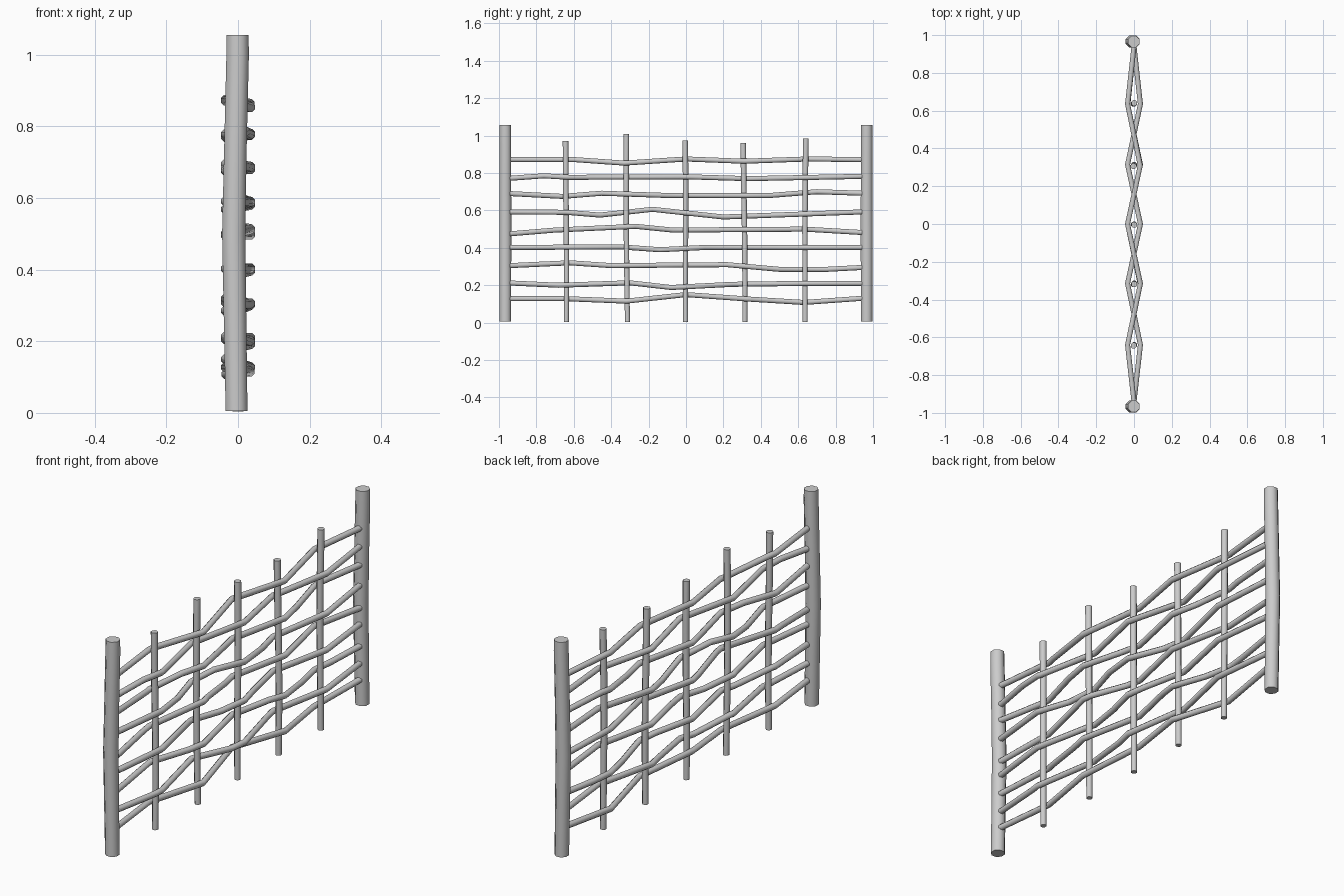
import bpy, bmesh, math
from mathutils import Vector

if "Cube" in bpy.data.objects:
    bpy.data.objects.remove(bpy.data.objects["Cube"])


def tube(name, knots, sides, along):
    """Skin a tube through (point, radius) knots; rings lie across the main axis."""
    u = Vector((1, 0, 0))
    v = Vector((0, 1, 0)) if along == "z" else Vector((0, 0, -1))
    bm = bmesh.new()
    rings = []
    for p, r in knots:
        ring = []
        for i in range(sides):
            a = math.tau * (i + 0.5) / sides
            ring.append(bm.verts.new(Vector(p) + r * (u * math.cos(a) + v * math.sin(a))))
        rings.append(ring)
    for lo, hi in zip(rings, rings[1:]):
        for i in range(sides):
            j = (i + 1) % sides
            bm.faces.new((lo[i], lo[j], hi[j], hi[i])).smooth = True
    bm.faces.new(rings[0][::-1])
    bm.faces.new(rings[-1])
    bmesh.ops.recalc_face_normals(bm, faces=bm.faces)
    mesh = bpy.data.meshes.new(name)
    bm.to_mesh(mesh)
    bm.free()
    obj = bpy.data.objects.new(name, mesh)
    bpy.context.collection.objects.link(obj)
    return obj


def interp(knots, t):
    for (t0, v0), (t1, v1) in zip(knots, knots[1:]):
        if t <= t1:
            return v0 + (v1 - v0) * (t - t0) / (t1 - t0)
    return knots[-1][1]


# Thick end posts, slightly bowed
for side, label in ((-1, "front"), (1, "back")):
    y = side * 0.966
    bow = ((0.005, -0.004, 0.033), (0.25, -0.008, 0.034), (0.5, -0.012, 0.035),
           (0.75, -0.007, 0.034), (1.0, -0.001, 0.034), (1.056, -0.001, 0.033))
    tube(label + "_end_post", [((x, y, z), r) for z, x, r in bow], 8, "z")

# Thin upright stakes: (y at foot, y at top, height)
STAKES = [(-0.64, -0.642, 0.97), (-0.315, -0.32, 1.01), (0.0, -0.005, 0.975),
          (0.315, 0.308, 0.96), (0.635, 0.64, 0.985)]
for n, (y0, y1, h) in enumerate(STAKES):
    knots = []
    for k in range(5):
        t = k / 4
        wob = 0.002 * math.sin(5 * t + 2 * n)
        knots.append(((wob, y0 + (y1 - y0) * t + wob, 0.004 + (h - 0.004) * t),
                      0.0145 + 0.002 * t))
    tube(f"stake_{n + 1}", knots, 8, "z")

# Woven rods, top to bottom: height knots (y, z)
RODS = [
    [(-.94, .872), (-.6, .872), (-.33, .853), (0, .875), (.31, .863), (.65, .875), (.94, .872)],
    [(-.94, .772), (-.76, .785), (-.62, .777), (0, .78), (.33, .77), (.94, .782)],
    [(-.94, .69), (-.66, .675), (-.45, .692), (-.1, .68), (.45, .68), (.7, .70), (.94, .692)],
    [(-.94, .592), (-.64, .59), (-.46, .575), (-.18, .606), (.2, .565), (.94, .592)],
    [(-.94, .475), (-.7, .495), (-.27, .515), (-.07, .495), (.64, .5), (.94, .482)],
    [(-.94, .402), (-.35, .405), (-.14, .39), (.1, .402), (.94, .402)],
    [(-.94, .305), (-.62, .32), (-.4, .305), (.22, .31), (.5, .285), (.75, .285), (.94, .295)],
    [(-.94, .212), (-.68, .2), (-.3, .213), (-.08, .188), (.25, .205), (.64, .21), (.94, .21)],
    [(-.94, .128), (-.64, .128), (-.32, .115), (0, .15), (.35, .125), (.63, .108), (.94, .13)],
]
for n, heights in enumerate(RODS):
    # Pass alternately behind and in front of the stakes, flipping each row
    sign = -1 if n % 2 == 0 else 1
    weave = [(-.94, 0.0)]
    weave += [(s[0], sign * (-1) ** i * 0.034) for i, s in enumerate(STAKES)]
    weave += [(.94, 0.0)]
    ys = []
    for y in sorted({k[0] for k in heights} | {k[0] for k in weave}):
        if not ys or y - ys[-1] > 0.012:
            ys.append(y)
    knots = [((interp(weave, y), y, interp(heights, y)), 0.0145) for y in ys]
    tube(f"woven_rod_{n + 1}", knots, 8, "y")
